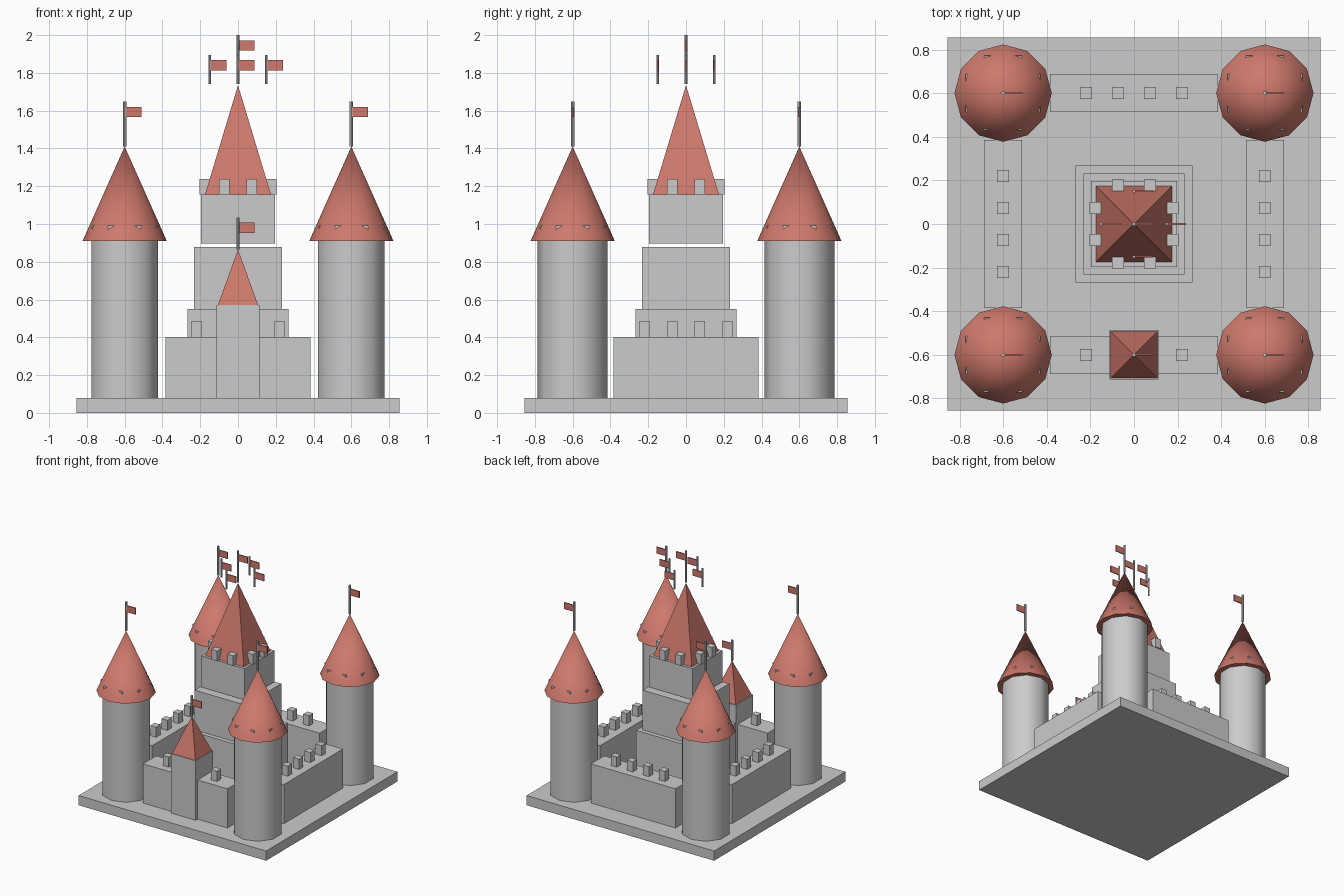
import bpy
from math import radians, pi, cos, sin, sqrt

if "Cube" in bpy.data.objects:
    bpy.data.objects.remove(bpy.data.objects["Cube"])

red = bpy.data.materials.new("roof_red")
red.diffuse_color = (0.62, 0.19, 0.15, 1)
red.use_nodes = True
red.node_tree.nodes["Principled BSDF"].inputs["Base Color"].default_value = red.diffuse_color


def box(name, x, y, z0, z1, hx, hy, mat=None):
    bpy.ops.mesh.primitive_cube_add(size=1, location=(x, y, (z0 + z1) / 2))
    o = bpy.context.object
    o.name = name
    o.scale = (2 * hx, 2 * hy, z1 - z0)
    bpy.ops.object.transform_apply(location=False, rotation=False, scale=True)
    if mat:
        o.data.materials.append(mat)
    return o


def cone(name, x, y, z0, z1, r0, r1, sides, mat=None, smooth=True, turn=0):
    bpy.ops.mesh.primitive_cone_add(vertices=sides, radius1=r0, radius2=r1, depth=z1 - z0,
                                    location=(x, y, (z0 + z1) / 2), rotation=(0, 0, turn))
    o = bpy.context.object
    o.name = name
    if smooth:
        bpy.ops.object.shade_smooth_by_angle(angle=radians(40))
    if mat:
        o.data.materials.append(mat)
    return o


def pyramid(name, x, y, z0, z1, half):
    return cone(name, x, y, z0, z1, half * sqrt(2), 0, 4, red, False, pi / 4)


def flag(name, x, y, z0, z1, r=0.009):
    cone(name + "_pole", x, y, z0, z1, r, r, 8)
    box(name + "_flag", x + 0.045, y, z1 - 0.082, z1 - 0.028, 0.043, 0.004, red)


def merlon(name, x, y, z):
    box(name, x, y, z, z + 0.083, 0.027, 0.027)


# Ground slab
box("base", 0, 0, 0, 0.08, 0.855, 0.855)

# Corner towers with roofs, hidden battlements and flags
for sx in (-1, 1):
    for sy in (-1, 1):
        x, y = 0.6 * sx, 0.6 * sy
        cone("corner_tower", x, y, 0.08, 0.91, 0.185, 0.185, 10)
        cone("corner_roof", x, y, 0.91, 1.41, 0.223, 0, 12, red)
        for i in range(8):
            a = radians(22.5 + 45 * i)
            merlon("tower_merlon", x + 0.157 * cos(a), y + 0.157 * sin(a), 0.91)
        flag("tower", x, y, 1.41, 1.648)

# Curtain walls with battlements
steps = (-0.22, -0.073, 0.073, 0.22)
for s in (-1, 1):
    box("cross_wall", 0, 0.6 * s, 0.08, 0.403, 0.385, 0.0875)
    box("side_wall", 0.6 * s, 0, 0.08, 0.403, 0.0875, 0.385)
    for t in steps:
        merlon("side_wall_merlon", 0.6 * s, t, 0.403)
        if s > 0 or abs(t) > 0.1:
            merlon("cross_wall_merlon", t, 0.6 * s, 0.403)

# Gatehouse
box("gatehouse", 0, -0.6, 0.08, 0.57, 0.113, 0.113)
pyramid("gatehouse_roof", 0, -0.6, 0.57, 0.865, 0.107)
flag("gatehouse", 0, -0.6, 0.865, 1.035)

# Stepped keep
box("keep_lower", 0, 0, 0.08, 0.55, 0.268, 0.268)
box("keep_middle", 0, 0, 0.55, 0.877, 0.232, 0.232)
box("keep_upper", 0, 0, 0.897, 1.155, 0.196, 0.196)
pyramid("keep_roof", 0, 0, 1.155, 1.735, 0.175)
for s in (-0.178, 0.178):
    for t in (-0.073, 0.073):
        merlon("keep_merlon", s, t, 1.155)
        merlon("keep_merlon", t, s, 1.155)

# Keep flags: tall centre one and four around it
flag("keep_centre", 0, 0, 1.742, 2.0)
for x, y in ((0.15, 0), (-0.15, 0), (0, 0.15), (0, -0.15)):
    flag("keep_outer", x, y, 1.742, 1.895, 0.007)
